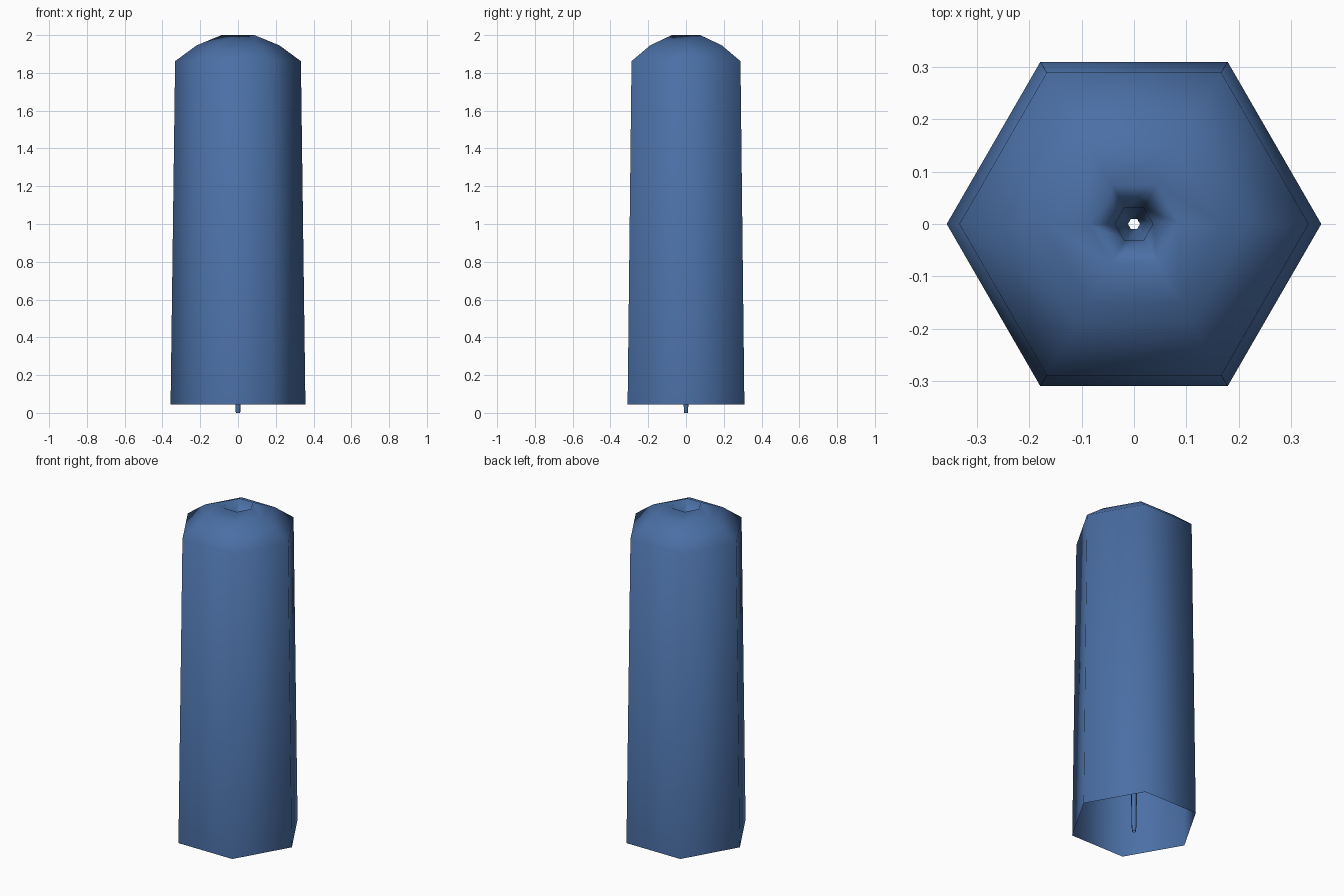
import bpy, bmesh, math

if "Cube" in bpy.data.objects:
    bpy.data.objects.remove(bpy.data.objects["Cube"])

blue = bpy.data.materials.new("muted blue")
blue.diffuse_color = (0.069, 0.159, 0.376, 1)
blue.use_nodes = True
blue.node_tree.nodes["Principled BSDF"].inputs["Base Color"].default_value = blue.diffuse_color


def lathe(name, profile, sides=6):
    """Open hexagonal surface swept around z from (radius, height) points."""
    bm = bmesh.new()
    rings = [[bm.verts.new((r * math.cos(2 * math.pi * i / sides),
                            r * math.sin(2 * math.pi * i / sides), z))
              for i in range(sides)] for r, z in profile]
    for low, high in zip(rings, rings[1:]):
        for i in range(sides):
            j = (i + 1) % sides
            face = bm.faces.new((low[i], low[j], high[j], high[i]))
            face.smooth = True
    mesh = bpy.data.meshes.new(name)
    bm.to_mesh(mesh)
    bm.free()
    mesh.materials.append(blue)
    obj = bpy.data.objects.new(name, mesh)
    bpy.context.collection.objects.link(obj)
    return obj


# Hanging shell, open at the bottom, with a sloped shoulder
lathe("shell", [(0.357, 0.045), (0.333, 1.862), (0.22, 1.945), (0.17, 1.966)])

# Crown rim that folds into a funnel and runs down as the hollow stem
lathe("crown_and_stem", [(0.17, 1.966), (0.087, 2.0), (0.036, 1.88),
                         (0.0145, 0.04), (0.0115, 0.0)])
